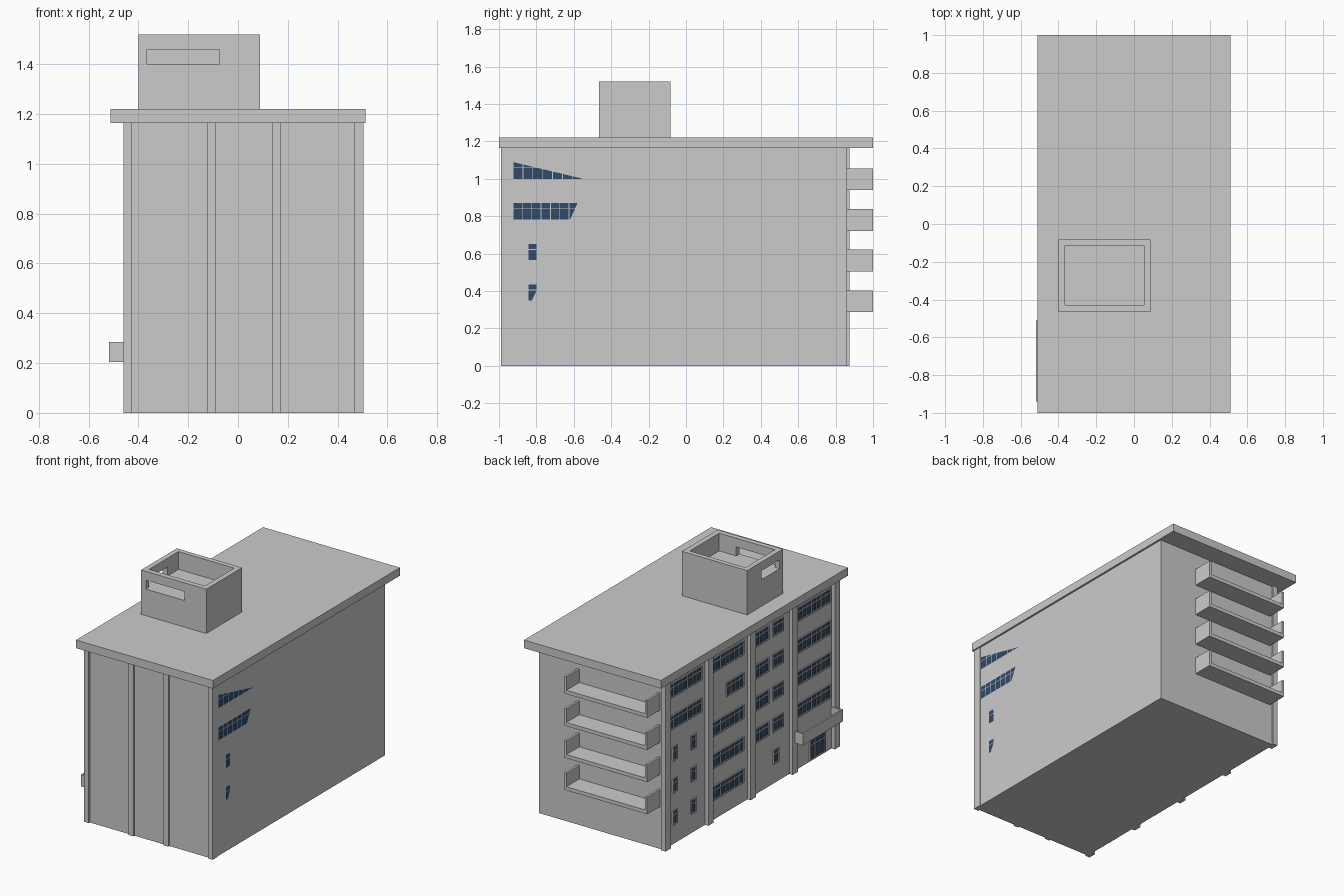
import bpy, bmesh
from mathutils import Vector

if "Cube" in bpy.data.objects:
    bpy.data.objects.remove(bpy.data.objects["Cube"])


def mesh_object(name, bm, mat=None):
    me = bpy.data.meshes.new(name)
    bm.normal_update()
    bm.to_mesh(me)
    bm.free()
    ob = bpy.data.objects.new(name, me)
    bpy.context.collection.objects.link(ob)
    if mat:
        me.materials.append(mat)
    return ob


def add_box(bm, x0, x1, y0, y1, z0, z1):
    verts = bmesh.ops.create_cube(bm, size=1)["verts"]
    for v in verts:
        v.co = ((x0 + x1) / 2 + v.co.x * (x1 - x0),
                (y0 + y1) / 2 + v.co.y * (y1 - y0),
                (z0 + z1) / 2 + v.co.z * (z1 - z0))


def boxes(name, items, mat=None):
    bm = bmesh.new()
    for b in items:
        add_box(bm, *b)
    return mesh_object(name, bm, mat)


def cut(ob, *bounds):
    cutter = boxes("cutter", [bounds])
    cutter.hide_render = True
    mod = ob.modifiers.new("cut", "BOOLEAN")
    mod.operation = "DIFFERENCE"
    mod.solver = "EXACT"
    mod.object = cutter
    with bpy.context.temp_override(object=ob, active_object=ob):
        bpy.ops.object.modifier_apply(modifier=mod.name)
    bpy.data.objects.remove(cutter)


glass = bpy.data.materials.new("dark_glass")
glass.diffuse_color = (0.03, 0.07, 0.14, 1)
glass.use_nodes = True
glass.node_tree.nodes["Principled BSDF"].inputs["Base Color"].default_value = glass.diffuse_color

WALL = -0.435          # left wall plane
EAVE = 1.165

# main volumes
boxes("building_body", [(WALL, 0.499, -0.978, 0.862, 0, EAVE)])
boxes("roof_slab", [(-0.512, 0.512, -1, 1, EAVE, 1.22)])

# pillars on the left and front walls
boxes("left_pillars", [(-0.46, WALL + 0.01, y - 0.0275, y + 0.0275, 0, EAVE)
                       for y in (0.847, 0.39, -0.062, -0.512, -0.962)])
boxes("front_pillars", [(x, x + 0.035, -0.99, -0.97, 0, EAVE)
                        for x in (-0.125, 0.137)])
boxes("front_right_pillar", [(0.468, 0.503, -0.99, -0.93, 0, EAVE)])

# roof tower: hollow top with a front and a left slot
tower = boxes("roof_tower", [(-0.40, 0.088, -0.465, -0.083, 1.21, 1.52)])
cut(tower, -0.365, 0.053, -0.43, -0.115, 1.40, 1.6)
cut(tower, -0.365, -0.075, -0.5, -0.42, 1.40, 1.46)
cut(tower, -0.45, -0.355, -0.43, -0.235, 1.40, 1.46)

# back balconies: slab with two end walls
for i in range(4):
    z = 0.287 + i * 0.2175
    boxes(f"back_balcony_{i + 1}", [
        (-0.41, 0.21, 0.86, 1.0, z, z + 0.025),
        (-0.41, -0.395, 0.86, 1.0, z, z + 0.117),
        (0.195, 0.21, 0.86, 1.0, z, z + 0.117)])

# entrance canopy: open trough on the left wall
boxes("entrance_canopy", [
    (-0.518, WALL, -0.94, -0.51, 0.205, 0.225),
    (-0.518, -0.508, -0.94, -0.51, 0.205, 0.285),
    (-0.518, WALL, -0.94, -0.93, 0.205, 0.285),
    (-0.518, WALL, -0.52, -0.51, 0.205, 0.285)])

# left wall windows: frame bars and panes
frames, panes = [], []


def window(y0, y1, z0, z1, cols, split=0.68):
    f = 0.007
    xo, xi = WALL - 0.008, WALL + 0.005
    panes.append((WALL - 0.002, xi, y0, y1, z0, z1))
    for k in range(cols + 1):
        y = y0 + (y1 - y0) * k / cols
        w = f if k in (0, cols) else f / 2
        frames.append((xo, xi, y - w / 2, y + w / 2, z0, z1))
    for z in (z0, z0 + (z1 - z0) * split, z1):
        frames.append((xo, xi, y0 - f / 2, y1 + f / 2, z - f / 2, z + f / 2))


def floor_z(n):
    z = 0.135 + (n - 1) * 0.2165
    return z, z + 0.09


for n in range(1, 6):
    z = floor_z(n)
    # rear bay
    if n >= 4:
        window(0.46, 0.81, *z, 7)
    else:
        window(0.72, 0.765, *z, 1)
        window(0.525, 0.57, *z, 1)
    # second bay
    window(0.01, 0.19 if n == 4 else 0.355, *z, 4 if n == 4 else 7)
    # third bay
    if n > 1:
        window(-0.255, -0.11, *z, 3)
        window(-0.41, -0.305, *z, 2)
        # front bay
        window(-0.92, -0.565, *z, 7)
    else:
        window(-0.365, -0.31, *z, 1)
window(-0.86, -0.70, 0.01, 0.15, 3)
boxes("window_frames", frames)
boxes("window_panes", panes, glass)


# right wall: flat panes trimmed along a slanted line
def right_panes(name, y0, y1, z0, z1, cols, line=None):
    bm = bmesh.new()
    zm = z0 + (z1 - z0) * 0.66
    step = (y1 - y0) / cols
    for k in range(cols):
        for a, b in ((z0, zm - 0.002), (zm + 0.002, z1)):
            ya, yb = y0 + k * step + 0.002, y0 + (k + 1) * step - 0.002
            bm.faces.new([bm.verts.new((0.501, y, z)) for y, z in
                          ((ya, a), (yb, a), (yb, b), (ya, b))])
    if line:
        (ya, za), (yb, zb) = line
        # keeps the side to the left of / below the line
        nrm = Vector((0, abs(zb - za), -(yb - ya) if zb > za else yb - ya))
        bmesh.ops.bisect_plane(
            bm, geom=bm.verts[:] + bm.edges[:] + bm.faces[:],
            plane_co=(0.501, ya, za), plane_no=nrm.normalized(), clear_outer=True)
    mesh_object(name, bm, glass)


right_panes("right_window_5", -0.925, -0.555, 1.0, 1.09, 7, ((-0.925, 1.09), (-0.55, 1.0)))
right_panes("right_window_4", -0.925, -0.575, 0.782, 0.87, 7, ((-0.62, 0.782), (-0.58, 0.87)))
right_panes("right_window_3", -0.844, -0.797, 0.565, 0.652, 1)
right_panes("right_window_2", -0.844, -0.797, 0.349, 0.435, 1, ((-0.825, 0.349), (-0.80, 0.40)))
